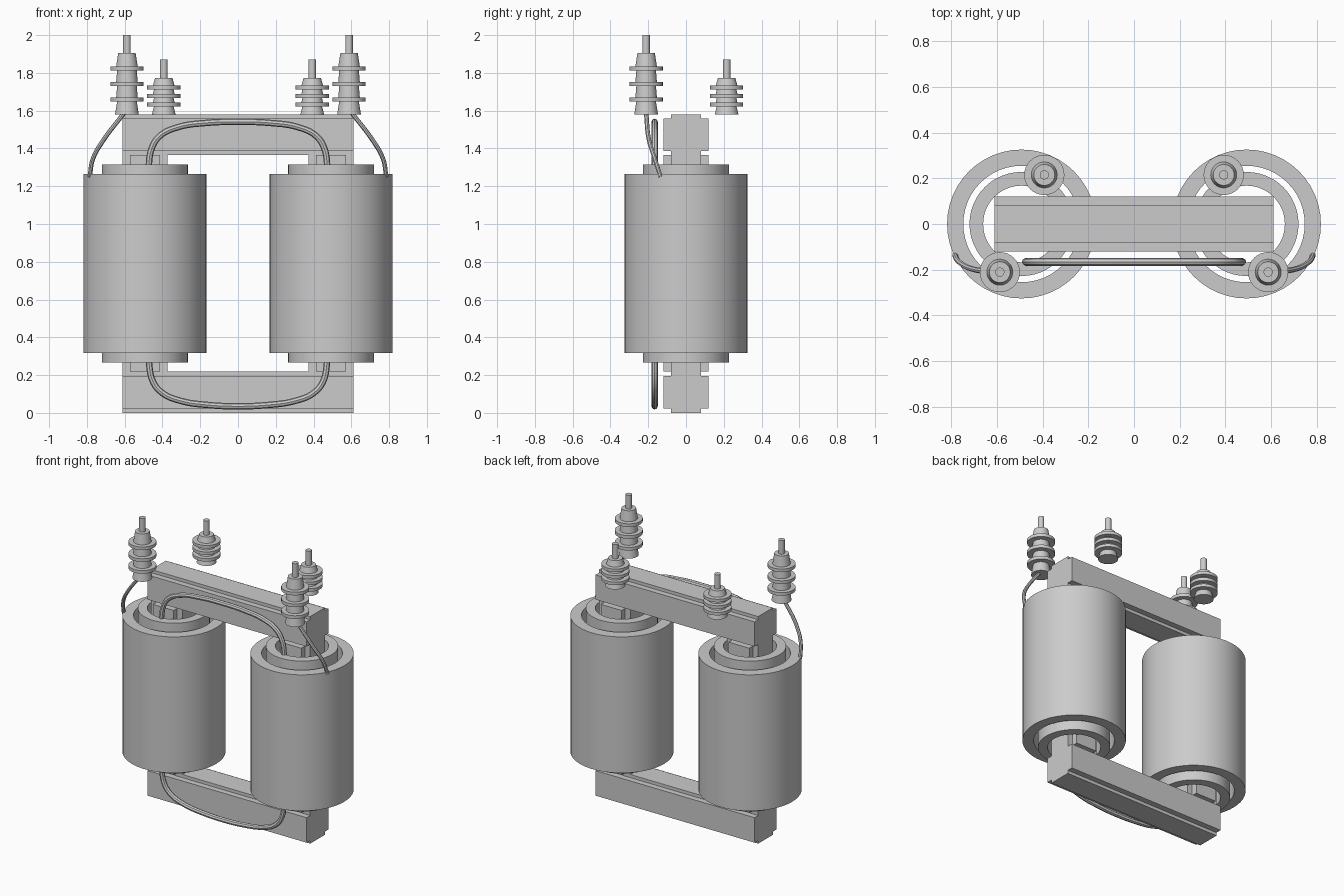
import bpy, bmesh, math

if "Cube" in bpy.data.objects:
    bpy.data.objects.remove(bpy.data.objects["Cube"])


def lathe(name, profile, loc, segs=48, closed=False):
    """Spin an (r, z) profile around a vertical axis."""
    bm = bmesh.new()
    rings = []
    for r, z in profile:
        if r == 0:
            rings.append([bm.verts.new((0, 0, z))] * segs)
        else:
            rings.append([bm.verts.new((r * math.cos(2 * math.pi * i / segs),
                                        r * math.sin(2 * math.pi * i / segs), z))
                          for i in range(segs)])
    pairs = list(zip(rings, rings[1:]))
    if closed:
        pairs.append((rings[-1], rings[0]))
    for a, b in pairs:
        for i in range(segs):
            j = (i + 1) % segs
            bm.faces.new(list(dict.fromkeys((a[i], a[j], b[j], b[i]))))
    bmesh.ops.recalc_face_normals(bm, faces=bm.faces)
    ob = add_mesh(name, bm)
    ob.location = loc
    smooth(ob)
    return ob


def add_mesh(name, bm):
    me = bpy.data.meshes.new(name)
    bm.to_mesh(me)
    bm.free()
    ob = bpy.data.objects.new(name, me)
    bpy.context.collection.objects.link(ob)
    return ob


def activate(ob):
    bpy.ops.object.select_all(action='DESELECT')
    ob.select_set(True)
    bpy.context.view_layer.objects.active = ob


def smooth(ob):
    activate(ob)
    bpy.ops.object.shade_smooth_by_angle(angle=math.radians(35))


def prism(name, outline, axis, lo, hi):
    """Extrude a 2D outline along x (outline = y, z) or z (outline = x, y)."""
    bm = bmesh.new()
    place = (lambda p, t: (t, *p)) if axis == 'x' else (lambda p, t: (*p, t))
    face = bm.faces.new([bm.verts.new(place(p, lo)) for p in outline])
    ext = bmesh.ops.extrude_face_region(bm, geom=[face])
    step = (hi - lo, 0, 0) if axis == 'x' else (0, 0, hi - lo)
    bmesh.ops.translate(bm, vec=step, verts=[v for v in ext['geom'] if isinstance(v, bmesh.types.BMVert)])
    bmesh.ops.recalc_face_normals(bm, faces=bm.faces)
    return add_mesh(name, bm)


def cross(cx, cy, w, h, w2, h2):
    """Stepped (plus-shaped) outline: half sizes w, h with the corners cut to w2, h2."""
    pts = [(w, -h2), (w, h2), (w2, h2), (w2, h), (-w2, h), (-w2, h2),
           (-w, h2), (-w, -h2), (-w2, -h2), (-w2, -h), (w2, -h), (w2, -h2)]
    return [(cx + x, cy + y) for x, y in pts]


def wire(name, points, radius):
    cu = bpy.data.curves.new(name, 'CURVE')
    cu.dimensions = '3D'
    cu.bevel_depth = radius
    cu.bevel_resolution = 2
    cu.use_fill_caps = True
    cu.resolution_u = 6
    sp = cu.splines.new('BEZIER')
    sp.bezier_points.add(len(points) - 1)
    for bp, p in zip(sp.bezier_points, points):
        bp.co = p
        bp.handle_left_type = bp.handle_right_type = 'AUTO'
    ob = bpy.data.objects.new(name, cu)
    bpy.context.collection.objects.link(ob)
    activate(ob)
    bpy.ops.object.convert(target='MESH')
    smooth(bpy.context.object)


def bushing(name, loc, rod_top, body_top, discs, thick):
    """Ribbed insulator with a terminal rod; each section flares downward."""
    prof = [(0, 1.58), (0.063, 1.58)]
    for z in discs:
        prof += [(0.052, z), (0.088, z), (0.088, z + thick), (0.057, z + thick)]
    prof += [(0.046, body_top), (0.02, body_top), (0.02, rod_top), (0, rod_top)]
    lathe(name, prof, loc, 32)


# Laminated core yokes
prism("lower_yoke", cross(0, 0.109, 0.12, 0.109, 0.08, 0.087), 'x', -0.612, 0.612)
prism("upper_yoke", cross(0, 1.472, 0.12, 0.108, 0.08, 0.086), 'x', -0.612, 0.612)

for s, side in ((-1, "left"), (1, "right")):
    # Core leg with its two concentric windings
    prism(side + "_core_leg", cross(s * 0.492, 0, 0.12, 0.12, 0.08, 0.08), 'z', 0.218, 1.364)
    for part, r0, r1, z0, z1 in (("outer_winding", 0.255, 0.326, 0.317, 1.264),
                                 ("inner_winding", 0.168, 0.228, 0.267, 1.314)):
        lathe(f"{side}_{part}", [(r0, z0), (r1, z0), (r1, z1), (r0, z1)],
              (s * 0.493, 0, 0), closed=True)
    # Terminals
    bushing(side + "_tall_bushing", (s * 0.588, -0.211, 0), 2.0, 1.905,
            (1.648, 1.73, 1.812), 0.022)
    bushing(side + "_short_bushing", (s * 0.393, 0.215, 0), 1.872, 1.773,
            (1.622, 1.668, 1.713), 0.021)
    # Lead from the outer winding to the tall bushing
    wire(side + "_lead", [(s * 0.785, -0.135, 1.25), (s * 0.768, -0.165, 1.345),
                          (s * 0.715, -0.195, 1.44), (s * 0.605, -0.211, 1.585)], 0.012)

# Jumper loops joining the inner windings
for name, half in (
        ("upper_jumper", [(0.475, 1.29), (0.457, 1.4), (0.415, 1.465), (0.32, 1.512), (0.17, 1.535)]),
        ("lower_jumper", [(0.475, 0.29), (0.45, 0.165), (0.4, 0.105), (0.3, 0.063), (0.16, 0.042)])):
    mid = [(0, 1.541 if "upper" in name else 0.035)]
    path = [(-x, z) for x, z in half] + mid + half[::-1]
    wire(name, [(x, -0.166, z) for x, z in path], 0.017)
